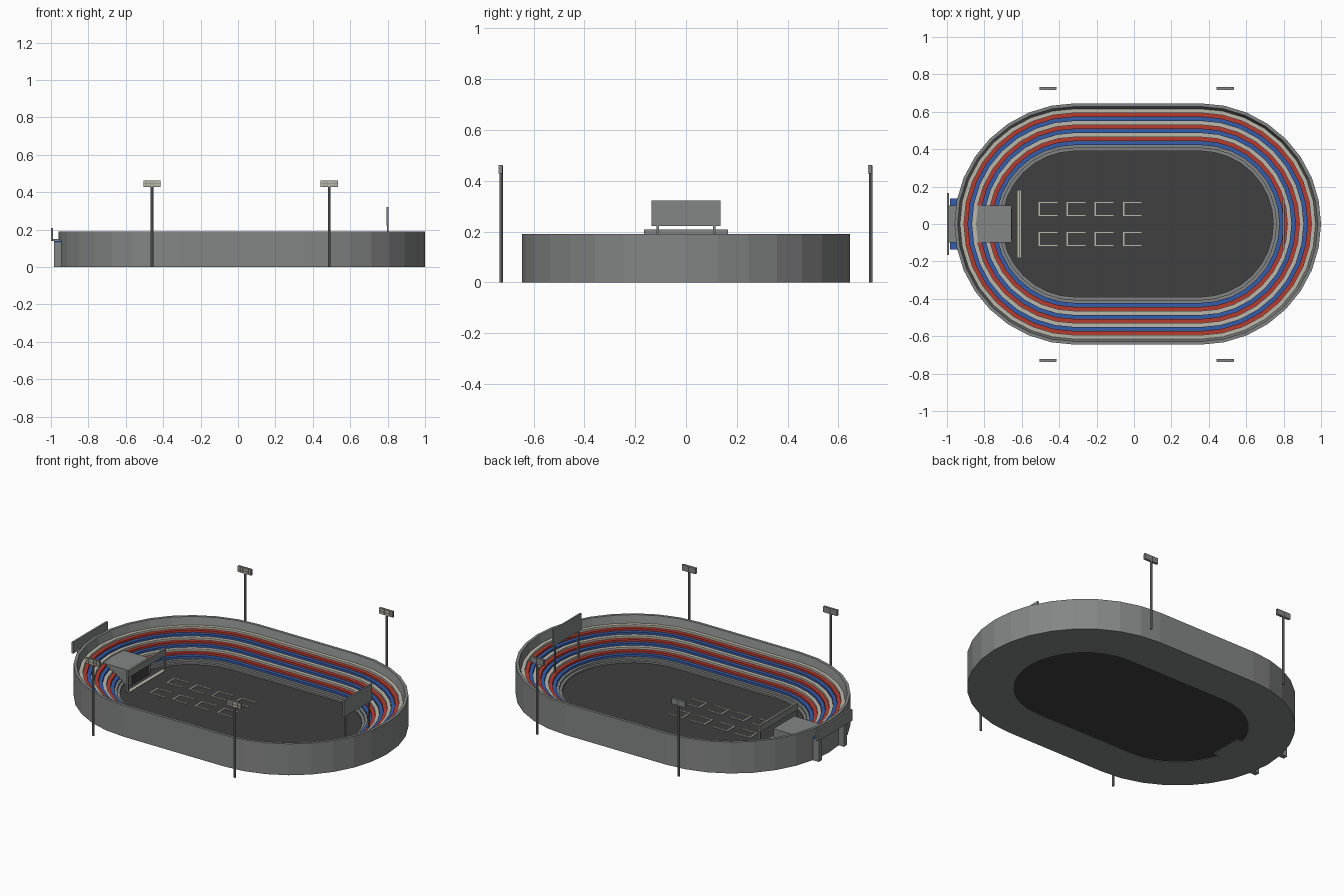
import bpy, bmesh, math

if "Cube" in bpy.data.objects:
    bpy.data.objects.remove(bpy.data.objects["Cube"])


def material(name, rgb):
    m = bpy.data.materials.new(name)
    m.use_nodes = True
    m.diffuse_color = (*rgb, 1)
    m.node_tree.nodes["Principled BSDF"].inputs["Base Color"].default_value = (*rgb, 1)
    return m


CONCRETE = material("concrete grey", (0.23, 0.24, 0.235))
ASPHALT = material("asphalt", (0.05, 0.05, 0.05))
CREAM = material("cream", (0.50, 0.48, 0.40))
RED = material("red", (0.46, 0.045, 0.03))
BLUE = material("blue", (0.035, 0.11, 0.40))

CENTRE, HALF, SEGS = 0.02, 0.335, 16


def finish(name, bm, mats):
    bmesh.ops.recalc_face_normals(bm, faces=bm.faces)
    me = bpy.data.meshes.new(name)
    bm.to_mesh(me)
    bm.free()
    for m in mats:
        me.materials.append(m)
    ob = bpy.data.objects.new(name, me)
    bpy.context.collection.objects.link(ob)
    return ob


def box(name, x, y, z, mat):
    """Box from (min, max) ranges on each axis."""
    bm = bmesh.new()
    bmesh.ops.create_cube(bm, size=1)
    for v in bm.verts:
        for i, (lo, hi) in enumerate((x, y, z)):
            v.co[i] = hi if v.co[i] > 0 else lo
    return finish(name, bm, [mat])


def oval(r, z):
    """Points of a straight-sided oval of end radius r."""
    pts = []
    for side, start in ((1, -math.pi / 2), (-1, math.pi / 2)):
        for k in range(SEGS + 1):
            a = start + math.pi * k / SEGS
            pts.append((CENTRE + side * HALF + r * math.cos(a), r * math.sin(a), z))
    return pts


def swept_ring(name, profile, slots, mats):
    """Closed (radius, height) profile carried round the oval, one colour slot per edge."""
    bm = bmesh.new()
    loops = [[bm.verts.new(p) for p in oval(r, z)] for r, z in profile]
    for i, a in enumerate(loops):
        b = loops[(i + 1) % len(loops)]
        for j in range(len(a)):
            k = (j + 1) % len(a)
            bm.faces.new((a[j], a[k], b[k], b[j])).material_index = slots[i]
    return finish(name, bm, mats)


# Grandstand bowl: two plain steps, nine coloured rows, sloped parapet, outer wall
profile, slots = [(0.39, 0.0)], []
r, z, rows, row_depth, row_rise = 0.39, 0.02, 9, 0.0215, 0.0125
for colour, depth in [(0, 0.016)] * 2 + [((3, 2, 1)[i % 3], row_depth) for i in range(rows)]:
    profile += [(r, z), (r + depth, z)]
    slots += [colour, colour]
    r, z = r + depth, z + row_rise
profile += [(0.628, 0.19), (0.645, 0.19), (0.645, 0.0)]
slots += [0, 0, 0, 0]
swept_ring("grandstand", profile, slots, [CONCRETE, CREAM, RED, BLUE])

# Infield floor
bm = bmesh.new()
low, high = ([bm.verts.new(p) for p in oval(0.392, h)] for h in (0.003, 0.01))
bm.faces.new(low)
bm.faces.new(high)
for j in range(len(low)):
    k = (j + 1) % len(low)
    bm.faces.new((low[j], low[k], high[k], high[j]))
finish("infield", bm, [ASPHALT])

# Starting grid: open brackets painted on the floor
PAINT = (0.01, 0.013)
for col in range(4):
    x = -0.51 + 0.15 * col
    for s in (-1, 1):
        lo, hi = sorted((s * 0.045, s * 0.115))
        box("grid_back_line", (x, x + 0.008), (lo, hi), PAINT, CREAM)
        for y in (lo, hi):
            box("grid_side_line", (x, x + 0.1), (y - 0.003, y + 0.003), PAINT, CREAM)

# Start line and gantry
box("start_line", (-0.625, -0.605), (-0.18, 0.18), PAINT, CREAM)
for s in (-1, 1):
    box("gantry_post", (-0.623, -0.611), (s * 0.176 - 0.006, s * 0.176 + 0.006),
        (0.01, 0.14), CONCRETE)
box("gantry_beam", (-0.624, -0.61), (-0.182, 0.182), (0.1, 0.14), CONCRETE)
box("gantry_stripe", (-0.622, -0.612), (-0.18, 0.18), (0.14, 0.143), CREAM)

# Tunnel from the entrance to the infield
box("tunnel", (-0.9, -0.655), (-0.1, 0.1), (0, 0.1), CONCRETE)
box("tunnel_opening", (-0.655, -0.652), (-0.08, 0.08), (0.01, 0.08), ASPHALT)

# Entrance portal with sign board
for s in (-1, 1):
    box("entrance_post", (-0.985, -0.915), (s * 0.12 - 0.015, s * 0.12 + 0.015),
        (0, 0.13), CONCRETE)
box("entrance_roof", (-0.985, -0.94), (-0.135, 0.135), (0.13, 0.14), BLUE)
box("entrance_sign", (-1.0, -0.988), (-0.165, 0.165), (0.14, 0.208), CONCRETE)
box("sign_bracket", (-0.99, -0.95), (-0.1, 0.1), (0.14, 0.15), CONCRETE)

# Scoreboard
box("scoreboard", (0.795, 0.805), (-0.135, 0.135), (0.222, 0.322), CONCRETE)
for s in (-1, 1):
    box("scoreboard_leg", (0.796, 0.804), (s * 0.112 - 0.005, s * 0.112 + 0.005),
        (0.04, 0.225), CONCRETE)

# Four floodlights
for x in (-0.46, 0.488):
    for y in (-0.727, 0.727):
        bm = bmesh.new()
        bmesh.ops.create_cone(bm, cap_ends=True, segments=8, radius1=0.007,
                              radius2=0.007, depth=0.46)
        finish("floodlight_pole", bm, [CONCRETE]).location = (x, y, 0.23)
        box("floodlight_head", (x - 0.046, x + 0.046), (y - 0.007, y + 0.005),
            (0.428, 0.463), CONCRETE)
        for i in range(5):
            cx = x + (i - 2) * 0.018
            for h in (0.437, 0.454):
                box("floodlight_lamp", (cx - 0.008, cx + 0.008), (y - 0.011, y - 0.006),
                    (h - 0.0075, h + 0.0075), CREAM)
